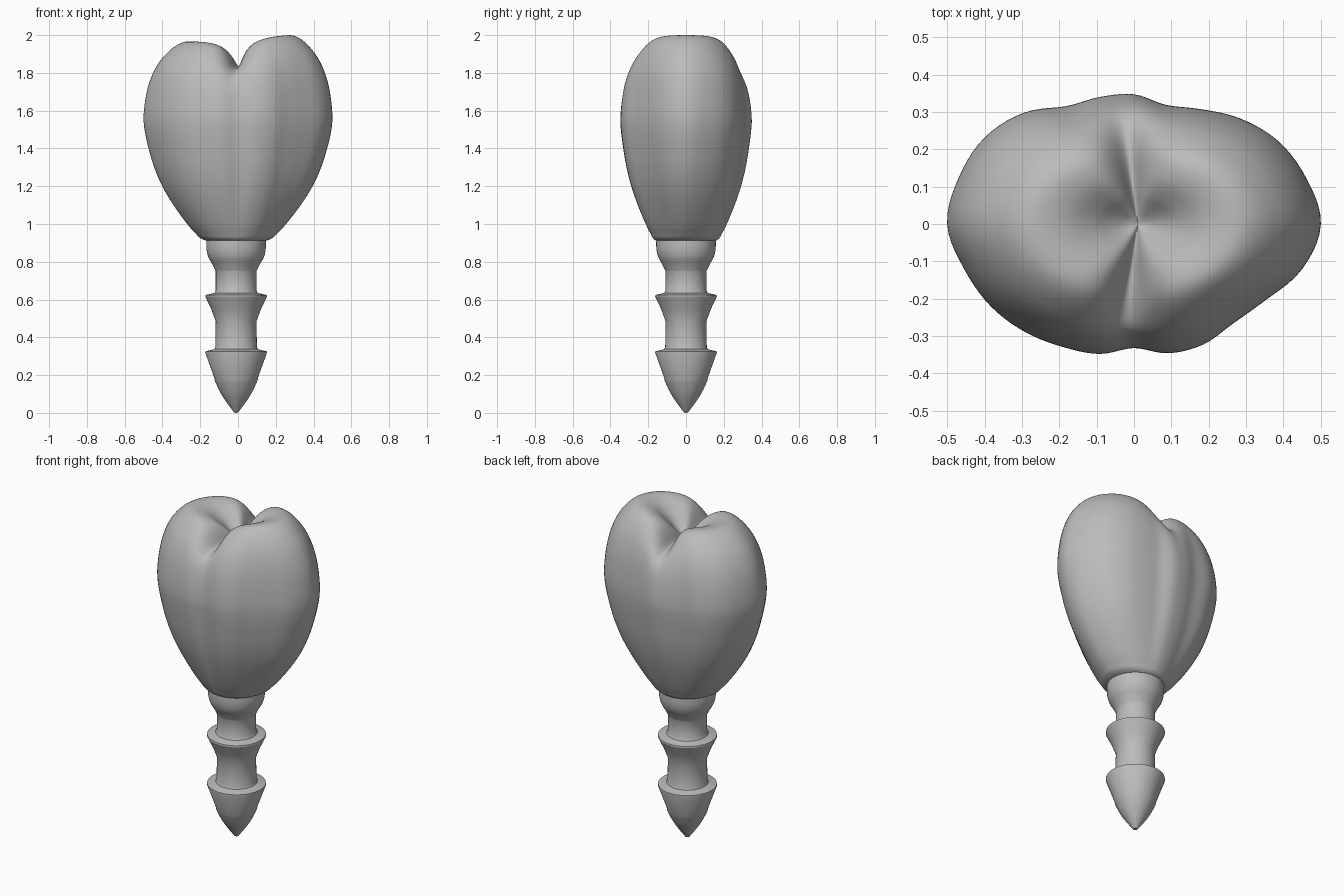
import bpy, bmesh, math
from mathutils import Vector

if "Cube" in bpy.data.objects:
    bpy.data.objects.remove(bpy.data.objects["Cube"])

AXIS_X = -0.01     # the post stands slightly off centre
NECK = 0.16        # crown radius where it meets the post
SEGMENTS = 120


def make_material(name, color):
    mat = bpy.data.materials.new(name)
    mat.use_nodes = True
    mat.diffuse_color = color
    mat.node_tree.nodes["Principled BSDF"].inputs["Base Color"].default_value = color
    return mat


def spline(points, steps, closed=False):
    """Smooth curve through the given points."""
    pts = [Vector(p) for p in points]
    count = len(pts)

    def pick(i):
        return pts[i % count] if closed else pts[max(0, min(count - 1, i))]

    result = []
    for i in range(count if closed else count - 1):
        a, b, c, d = (pick(i + k) for k in (-1, 0, 1, 2))
        for s in range(steps):
            t = s / steps
            result.append(b + ((c - a) * t + (a * 2 - b * 5 + c * 4 - d) * t ** 2
                               + (b * 3 - a - c * 3 + d) * t ** 3) / 2)
    if not closed:
        result.append(pts[-1])
    return result


def loft(name, rings, bottom, top, material, sharp_angle):
    """Skin a stack of rings and close both ends onto a point."""
    bm = bmesh.new()
    loops = [[bm.verts.new(p) for p in ring] for ring in rings]
    count = len(loops[0])
    low, high = bm.verts.new(bottom), bm.verts.new(top)
    for i in range(count):
        j = (i + 1) % count
        bm.faces.new((low, loops[0][j], loops[0][i]))
        bm.faces.new((high, loops[-1][i], loops[-1][j]))
        for a, b in zip(loops, loops[1:]):
            bm.faces.new((a[i], a[j], b[j], b[i]))
    bmesh.ops.recalc_face_normals(bm, faces=bm.faces)
    mesh = bpy.data.meshes.new(name)
    bm.to_mesh(mesh)
    bm.free()
    mesh.materials.append(material)
    obj = bpy.data.objects.new(name, mesh)
    bpy.context.collection.objects.link(obj)
    bpy.ops.object.select_all(action="DESELECT")
    obj.select_set(True)
    bpy.context.view_layer.objects.active = obj
    bpy.ops.object.shade_smooth_by_angle(angle=math.radians(sharp_angle))
    return obj


grey = make_material("plain grey", (0.5, 0.5, 0.5, 1))

# Crown outline: widest radius every 15 degrees, counter-clockwise from +x
outline = [0.5, 0.477, 0.445, 0.4, 0.355, 0.33, 0.347, 0.352, 0.364, 0.42, 0.462, 0.485,
           0.5, 0.47, 0.442, 0.41, 0.38, 0.36, 0.332, 0.358, 0.372, 0.376, 0.407, 0.466]
radii = [v.x for v in spline([(r, 0) for r in outline], SEGMENTS // len(outline), True)]
angles = [math.tau * i / SEGMENTS for i in range(SEGMENTS)]

# Crown flank: spread from the neck circle to the outline, and height
flank = [(0, 0.912), (0.09, 0.925), (0.165, 0.95), (0.3, 1), (0.52, 1.1), (0.7, 1.2),
         (0.83, 1.3), (0.92, 1.4), (0.98, 1.49)]
# Crown top: fraction of the outline, height on a lobe, height in the groove
cap = [(1, 1.57, 1.55), (0.982, 1.67, 1.63), (0.945, 1.76, 1.7), (0.885, 1.84, 1.755),
       (0.8, 1.91, 1.79), (0.67, 1.975, 1.81), (0.54, 2, 1.82), (0.38, 1.98, 1.825),
       (0.24, 1.93, 1.83), (0.14, 1.88, 1.83), (0.06, 1.845, 1.83), (0, 1.83, 1.83)]
profile = spline([(s, 1, z, z) for s, z in flank] + [(1, *c) for c in cap], 4)


def crown_ring(spread, fraction, lobe_z, groove_z):
    ring = []
    for a, r in zip(angles, radii):
        # the outline softens to an oval towards the top
        oval = 1 / math.hypot(math.cos(a) / 0.5, math.sin(a) / 0.345)
        r = oval + (r - oval) * fraction ** 3
        r = (NECK + (r - NECK) * spread) * fraction
        across = math.cos(a - 0.09 * math.sin(a)) ** 2
        lobe = 1.1 * across / (across + 0.1)
        z = groove_z + (lobe_z - groove_z) * lobe
        # the right lobe is a little lower
        drop = max(0, z - 1.5) * 0.035 * (1 - math.cos(a)) * (1 - (1 - fraction) ** 4)
        shift = AXIS_X * (1 - spread) + 0.01 * (1 - fraction)
        ring.append((r * math.cos(a) + shift, r * math.sin(a), z - drop * lobe))
    return ring


loft("crown", [crown_ring(*p) for p in profile[:-1]], (AXIS_X, 0, 0.912), (0.01, 0, 1.83),
     grey, 60)

# Barbed post: tip, two flared collars and the cup under the crown
tip = spline([(0.012, 0.004), (0.05, 0.055), (0.085, 0.11), (0.113, 0.17)], 4)
barbs = [(0.117, 0.19), (0.163, 0.318), (0.162, 0.326), (0.115, 0.337), (0.11, 0.35),
         (0.108, 0.485), (0.132, 0.55), (0.163, 0.615), (0.162, 0.624), (0.115, 0.635),
         (0.108, 0.648)]
cup = spline([(0.108, 0.75), (0.125, 0.785), (0.147, 0.825), (0.157, 0.87), (0.157, 0.93)], 4)
post_rings = [[(AXIS_X + r * math.cos(a), r * math.sin(a), z) for a in angles[::2]]
              for r, z in tip + [Vector(b) for b in barbs] + cup]
loft("post", post_rings, (AXIS_X, 0, 0), (AXIS_X, 0, 0.93), grey, 30)
